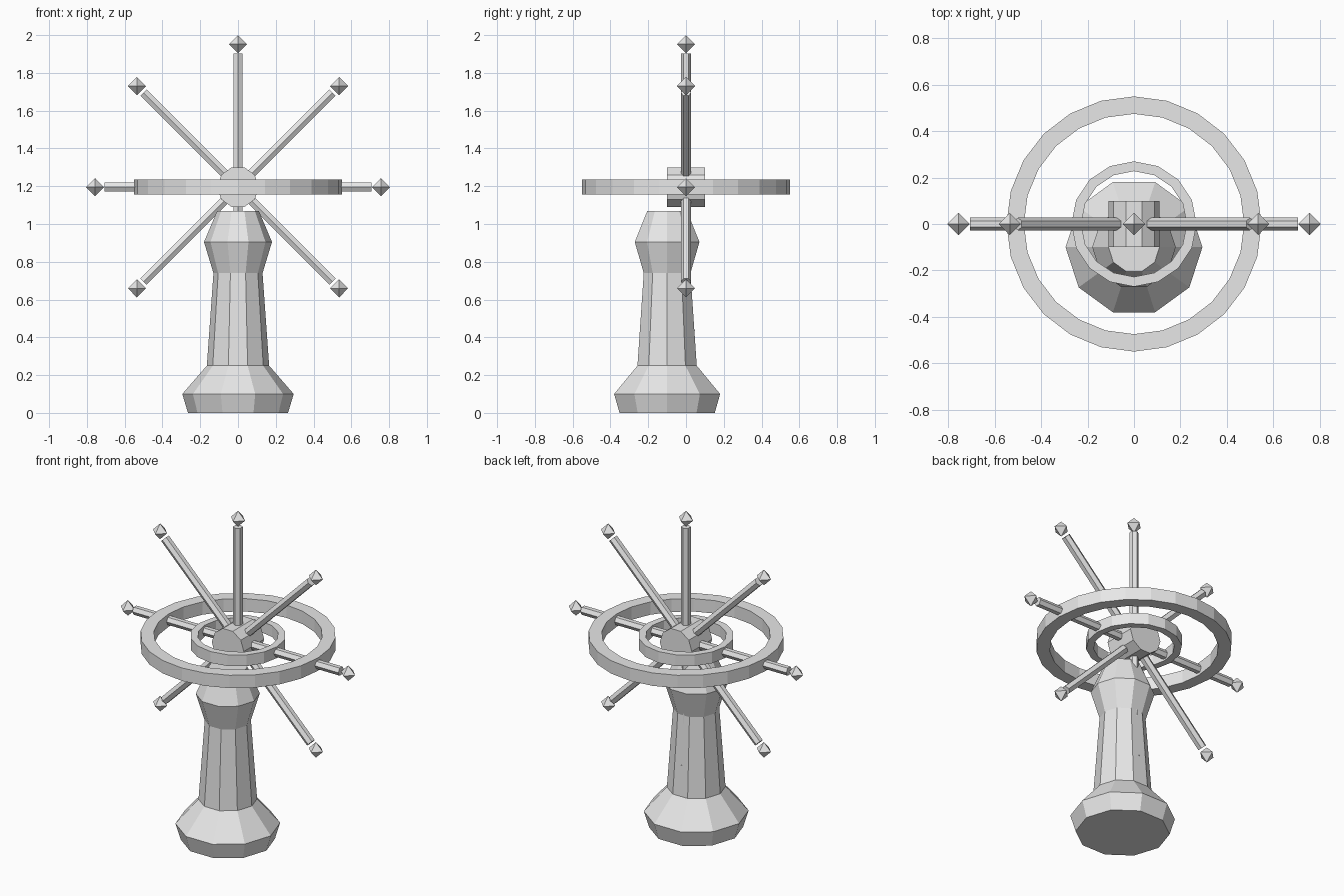
import bpy, bmesh
from math import cos, sin, pi
from mathutils import Matrix, Vector

cube = bpy.data.objects.get("Cube")
if cube:
    bpy.data.objects.remove(cube, do_unlink=True)

grey = bpy.data.materials.new("light_grey")
grey.use_nodes = True
grey.diffuse_color = (0.8, 0.8, 0.8, 1)
grey.node_tree.nodes["Principled BSDF"].inputs["Base Color"].default_value = (0.8, 0.8, 0.8, 1)

HUB = Vector((0, 0, 1.195))


def finish(name, bm):
    bmesh.ops.recalc_face_normals(bm, faces=bm.faces)
    mesh = bpy.data.meshes.new(name)
    bm.to_mesh(mesh)
    bm.free()
    mesh.materials.append(grey)
    obj = bpy.data.objects.new(name, mesh)
    bpy.context.collection.objects.link(obj)
    return obj


def lathe(name, profile, sides, centre, closed=False):
    """Spin (radius, height) points round z; a closed profile makes a ring."""
    bm = bmesh.new()
    loops = []
    for r, z in profile:
        angles = [2 * pi * i / sides for i in range(sides)]
        loops.append([bm.verts.new(Vector((r * cos(a), r * sin(a), z)) + centre) for a in angles])
    pairs = list(zip(loops, loops[1:]))
    if closed:
        pairs.append((loops[-1], loops[0]))
    else:
        bm.faces.new(loops[0])
        bm.faces.new(loops[-1])
    for low, high in pairs:
        for i in range(sides):
            j = (i + 1) % sides
            bm.faces.new((low[i], low[j], high[j], high[i]))
    return finish(name, bm)


def ring(name, inner, outer, half_height, sides):
    h = half_height
    section = [(outer, -h), (outer, h), (inner, h), (inner, -h)]
    return lathe(name, section, sides, HUB, closed=True)


def prism(name, radius, start, end, sides, matrix):
    """Straight bar along local z."""
    bm = bmesh.new()
    bmesh.ops.create_cone(bm, cap_ends=True, segments=sides, radius1=radius, radius2=radius,
                          depth=end - start,
                          matrix=matrix @ Matrix.Translation((0, 0, (start + end) / 2)))
    return finish(name, bm)


# Pedestal, set slightly forward of the wheel
lathe("pedestal", [(0.265, 0), (0.295, 0.1), (0.165, 0.25), (0.13, 0.74), (0.18, 0.905), (0.11, 1.07)],
      10, Vector((0, -0.1, 0)))

# Hub lying front to back
hub = lathe("hub", [(0.11, -0.1), (0.11, 0.1)], 10, Vector())
hub.data.transform(Matrix.Translation(HUB) @ Matrix.Rotation(pi / 2, 4, "X"))

# Level rings
ring("outer_ring", 0.475, 0.55, 0.04, 24)
ring("inner_ring", 0.228, 0.27, 0.035, 16)

# Eight spokes, each with a loose diamond knob at its end
for i in range(8):
    turn = Matrix.Rotation(i * pi / 4, 4, "Y")
    prism(f"spoke_{i + 1}", 0.027, 0.05, 0.708, 6, Matrix.Translation(HUB) @ turn)
    centre = HUB + turn @ Vector((0, 0, 0.757))
    lathe(f"knob_{i + 1}", [(0.0005, -0.048), (0.048, 0), (0.0005, 0.048)], 4, centre)
